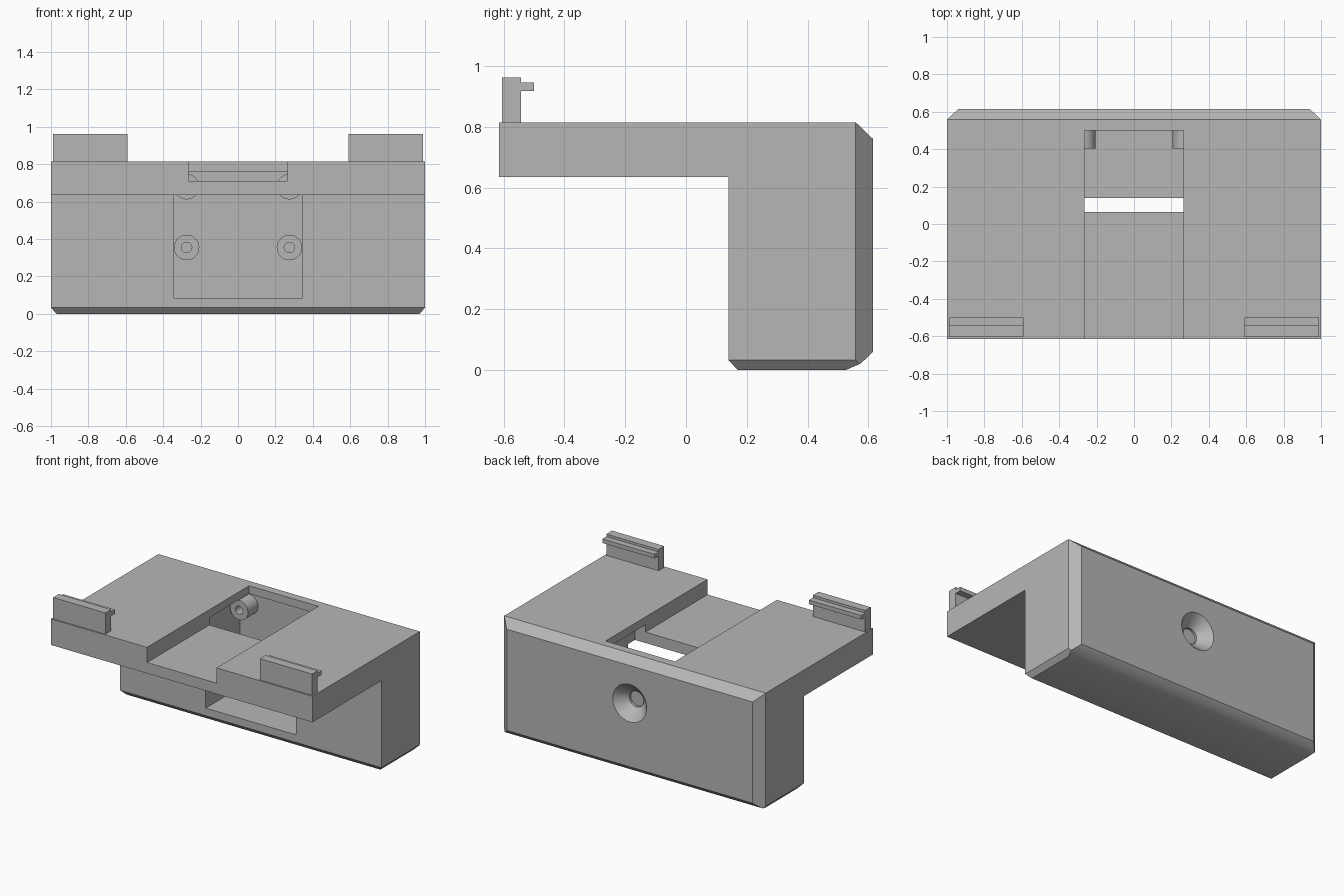
import bpy, bmesh, math
from mathutils import Matrix, Vector

if "Cube" in bpy.data.objects:
    bpy.data.objects.remove(bpy.data.objects["Cube"])

grey = bpy.data.materials.new("plain_grey")
grey.diffuse_color = (0.47, 0.47, 0.47, 1)
grey.use_nodes = True
grey.node_tree.nodes["Principled BSDF"].inputs["Base Color"].default_value = grey.diffuse_color


def finish(name, bm):
    bmesh.ops.recalc_face_normals(bm, faces=bm.faces)
    me = bpy.data.meshes.new(name)
    bm.to_mesh(me)
    bm.free()
    me.materials.append(grey)
    ob = bpy.data.objects.new(name, me)
    bpy.context.collection.objects.link(ob)
    return ob


def extrude_profile(name, pts, x0, x1, side_cuts=()):
    """Extrude a (y, z) outline along x, then trim with planes."""
    bm = bmesh.new()
    face = bm.faces.new([bm.verts.new((x0, y, z)) for y, z in pts])
    ext = bmesh.ops.extrude_face_region(bm, geom=[face])
    verts = [g for g in ext["geom"] if isinstance(g, bmesh.types.BMVert)]
    bmesh.ops.translate(bm, verts=verts, vec=(x1 - x0, 0, 0))
    bmesh.ops.recalc_face_normals(bm, faces=bm.faces)
    for co, no in side_cuts:
        cut = bmesh.ops.bisect_plane(
            bm, geom=bm.verts[:] + bm.edges[:] + bm.faces[:], dist=1e-5,
            plane_co=co, plane_no=Vector(no).normalized(), clear_outer=True)
        edges = [e for e in bm.edges if e.is_boundary]
        bmesh.ops.holes_fill(bm, edges=edges, sides=0)
    return finish(name, bm)


def box(name, x0, x1, y0, y1, z0, z1):
    return extrude_profile(name, [(y0, z0), (y1, z0), (y1, z1), (y0, z1)], x0, x1)


def frustum(name, x, z, y0, y1, r0, r1, seg=32):
    """Round part whose axis runs along y."""
    bm = bmesh.new()
    m = Matrix.Translation((x, (y0 + y1) / 2, z)) @ Matrix.Rotation(-math.pi / 2, 4, 'X')
    bmesh.ops.create_cone(bm, cap_ends=True, segments=seg, radius1=r0,
                          radius2=r1, depth=y1 - y0, matrix=m)
    return finish(name, bm)


def carve(target, cutter):
    mod = target.modifiers.new("cut", 'BOOLEAN')
    mod.operation = 'DIFFERENCE'
    mod.solver = 'EXACT'
    mod.object = cutter
    bpy.context.view_layer.objects.active = target
    bpy.ops.object.modifier_apply(modifier=mod.name)
    bpy.data.objects.remove(cutter)


def smooth(ob):
    bpy.ops.object.select_all(action='DESELECT')
    ob.select_set(True)
    bpy.context.view_layer.objects.active = ob
    bpy.ops.object.shade_smooth_by_angle(angle=math.radians(25))


# L-shaped bracket body with chamfered rear and lower edges
outline = [(-0.615, 0.635), (0.14, 0.635), (0.14, 0.033), (0.17, 0),
           (0.525, 0), (0.575, 0.022), (0.615, 0.06), (0.615, 0.76),
           (0.558, 0.815), (-0.615, 0.815)]
cuts = []
for s in (-1, 1):
    cuts.append(((s * 0.94, 0.615, 0), (s * 0.057, 0.06, 0)))   # rear corners
    cuts.append(((s * 0.97, 0, 0), (s * 0.033, 0, -0.03)))      # lower corners
body = extrude_profile("bracket_body", outline, -1, 1, cuts)

# Front pocket, open top channel and rear countersunk hole
carve(body, box("pocket_cutter", -0.345, 0.345, 0.065, 0.515, 0.085, 0.76))
carve(body, box("channel_cutter", -0.265, 0.265, -0.7, 0.5, 0.71, 0.9))
carve(body, frustum("countersink_cutter", 0, 0.5, 0.54, 0.625, 0.055, 0.14))
carve(body, frustum("bolt_hole_cutter", 0, 0.5, 0.525, 0.56, 0.054, 0.054))
smooth(body)

# Hollow screw bosses on the back wall of the pocket
for side, x in (("left", -0.275), ("right", 0.275)):
    for level, z in (("lower", 0.355), ("upper", 0.68)):
        boss = frustum(f"{level}_{side}_boss", x, z, 0.405, 0.52, 0.068, 0.068)
        carve(boss, frustum("boss_cutter", x, z, 0.39, 0.5, 0.028, 0.028))
        smooth(boss)

# Hooked clips along the front edge
clip = [(-0.605, 0.81), (-0.543, 0.81), (-0.543, 0.917), (-0.5, 0.917),
        (-0.5, 0.945), (-0.543, 0.945), (-0.543, 0.962), (-0.605, 0.962)]
extrude_profile("left_clip", clip, -0.99, -0.59)
extrude_profile("right_clip", clip, 0.59, 0.99)
